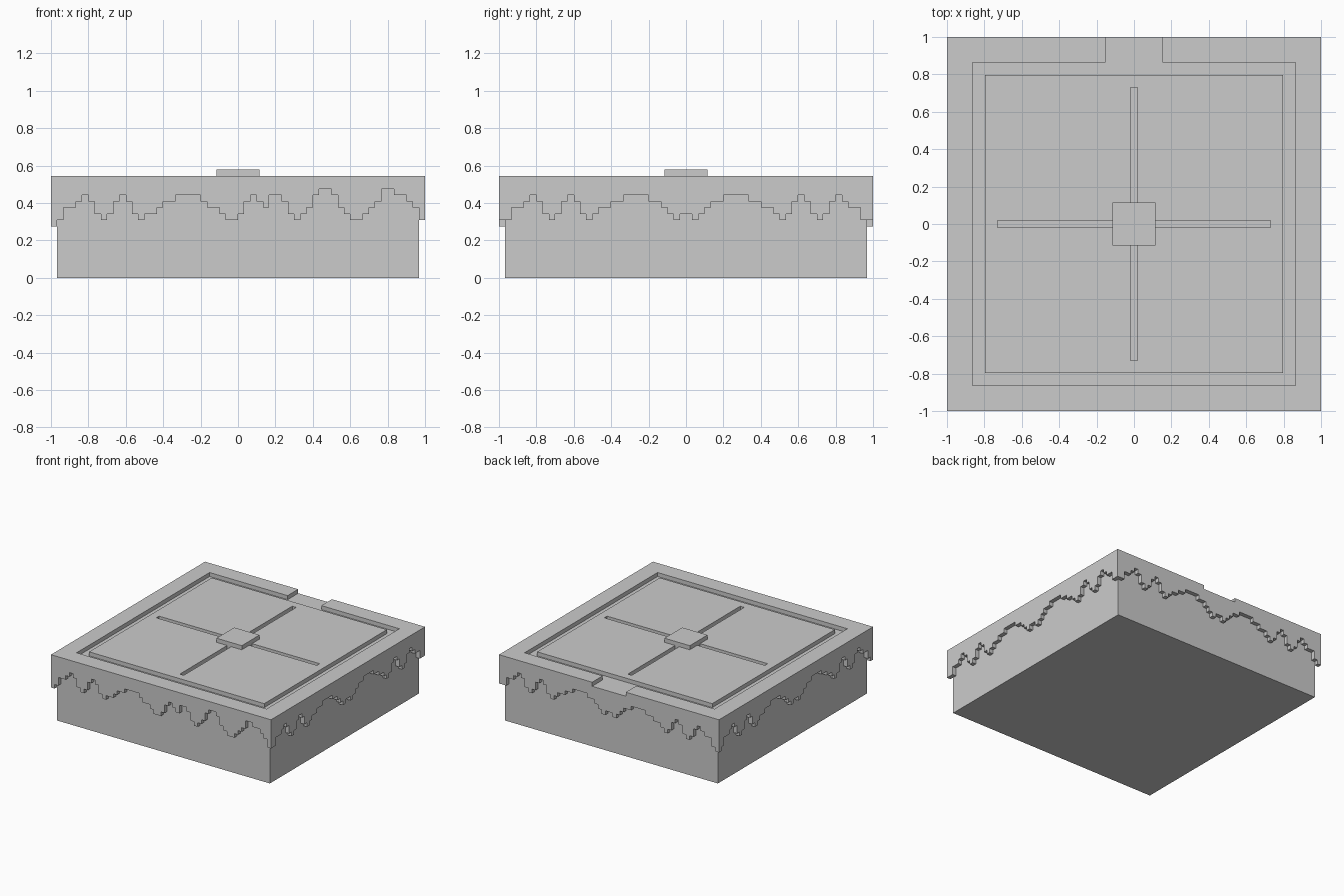
import bpy, bmesh
from mathutils import Matrix

if "Cube" in bpy.data.objects:
    bpy.data.objects.remove(bpy.data.objects["Cube"])

U = 1 / 30            # step of the blocky grid
FLOOR, TOP = 0.512, 0.545
INNER = 1 - U


def prism(name, pts, lo, hi, matrix=Matrix()):
    """Extrude a 2D outline from lo to hi along local z."""
    bm = bmesh.new()
    face = bm.faces.new([bm.verts.new((x, y, lo)) for x, y in pts])
    ext = bmesh.ops.extrude_face_region(bm, geom=[face])
    verts = [v for v in ext["geom"] if isinstance(v, bmesh.types.BMVert)]
    bmesh.ops.translate(bm, verts=verts, vec=(0, 0, hi - lo))
    bmesh.ops.transform(bm, matrix=matrix, verts=bm.verts)
    bmesh.ops.recalc_face_normals(bm, faces=bm.faces)
    mesh = bpy.data.meshes.new(name)
    bm.to_mesh(mesh)
    bm.free()
    ob = bpy.data.objects.new(name, mesh)
    bpy.context.collection.objects.link(ob)
    return ob


def box(name, x, y, lo, hi, cx=0, cy=0):
    return prism(name, [(cx - x, cy - y), (cx + x, cy - y),
                        (cx + x, cy + y), (cx - x, cy + y)], lo, hi)


# Body
box("body", INNER, INNER, 0, FLOOR)

# Dripping edge: one digit per column gives the height of its lower end
front = "013345421245421223445555433211245435542123566532112346654531"
half = "113345421245421233445555443212"
side = half + half[::-1]
front = front[:56] + "5431"
back = "1" + side[1:-1] + "0"
left = "0" + side[1:-1] + "0"


def drip(name, digits, turns, trim):
    """Stepped slab on one side; trimmed slabs leave the corners to others."""
    pts = []
    for i in range(trim, 60 - trim):
        z = 0.2755 + U * int(digits[i])
        for x in (-1 + i * U, -1 + (i + 1) * U):
            if not pts or (x, z) != pts[-1]:
                pts.append((x, z))
    pts += [(pts[-1][0], FLOOR), (pts[0][0], FLOOR)]
    turn = Matrix.Rotation(turns * 1.5707963, 4, "Z")
    upright = Matrix.Rotation(1.5707963, 4, "X")
    prism(name, pts, INNER, 1, turn @ upright)


drip("front_drip", front, 0, 0)
drip("right_drip", side, 1, 1)
drip("back_drip", back, 2, 0)
drip("left_drip", left, 3, 1)

# Raised rim with a gap at the back
a, g = 0.863, 0.153
prism("rim", [(g, 1), (1, 1), (1, -1), (-1, -1), (-1, 1), (-g, 1), (-g, a),
              (-a, a), (-a, -a), (a, -a), (a, a), (g, a)], FLOOR, TOP)

# Top plate with four slots
plate = box("top_plate", 0.796, 0.796, FLOOR, TOP)
for name, x, y in (("slot_cutter_x", 0.73, 0.018), ("slot_cutter_y", 0.018, 0.73)):
    cutter = box(name, x, y, 0.45, 0.65)
    cutter.hide_render = True
    cutter.hide_viewport = False
    cutter.display_type = "WIRE"
    mod = plate.modifiers.new(name, "BOOLEAN")
    mod.operation = "DIFFERENCE"
    mod.solver = "EXACT"
    mod.object = cutter

# Centre block
box("centre_block", 0.115, 0.115, FLOOR, 0.579)
